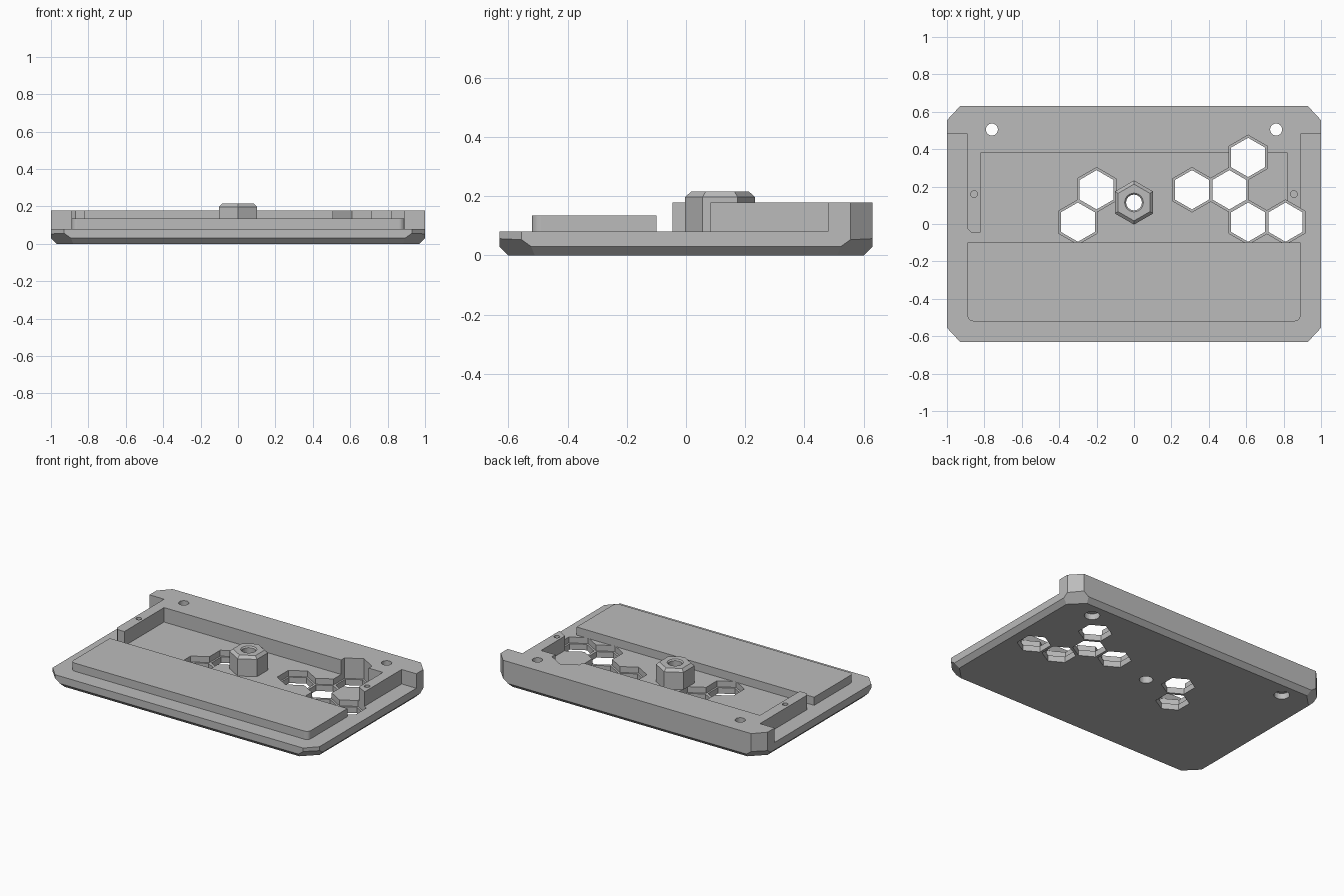
import bpy, bmesh
from math import sin, cos, tau
from mathutils import Vector

cube = bpy.data.objects.get("Cube")
if cube:
    bpy.data.objects.remove(cube, do_unlink=True)

grey = bpy.data.materials.new("plain grey")
grey.use_nodes = True
COLOUR = (0.5, 0.5, 0.5, 1)
grey.diffuse_color = COLOUR
grey.node_tree.nodes["Principled BSDF"].inputs["Base Color"].default_value = COLOUR


def ring(x, y, r, n):
    """Regular polygon with a corner pointing to +y."""
    return [(x + r * sin(tau * i / n), y + r * cos(tau * i / n)) for i in range(n)]


def mirrored(half):
    """Close a right-hand half outline with its mirror image."""
    return half + [(-x, y) for x, y in reversed(half)]


def loft(name, levels):
    """Solid through matching outlines, given as (points, z)."""
    bm = bmesh.new()
    rows = [[bm.verts.new((x, y, z)) for x, y in pts] for pts, z in levels]
    n = len(rows[0])
    for low, high in zip(rows, rows[1:]):
        for i in range(n):
            j = (i + 1) % n
            bm.faces.new((low[i], low[j], high[j], high[i]))
    bm.faces.new(rows[0])
    bm.faces.new(rows[-1])
    bmesh.ops.recalc_face_normals(bm, faces=bm.faces)
    mesh = bpy.data.meshes.new(name)
    bm.to_mesh(mesh)
    bm.free()
    mesh.materials.append(grey)
    obj = bpy.data.objects.new(name, mesh)
    bpy.context.scene.collection.objects.link(obj)
    return obj


def prism(name, pts, z0, z1):
    return loft(name, [(pts, z0), (pts, z1)])


def slice_off(obj, point, normal):
    """Trim everything beyond a plane and cap the cut."""
    bm = bmesh.new()
    bm.from_mesh(obj.data)
    geom = bm.verts[:] + bm.edges[:] + bm.faces[:]
    cut = bmesh.ops.bisect_plane(bm, geom=geom, plane_co=point,
                                 plane_no=Vector(normal), clear_outer=True)
    edges = [e for e in cut["geom_cut"] if isinstance(e, bmesh.types.BMEdge)]
    bmesh.ops.contextual_create(bm, geom=edges)
    bmesh.ops.recalc_face_normals(bm, faces=bm.faces)
    bm.to_mesh(obj.data)
    bm.free()


def carve(obj, cutters):
    """Subtract every cutter and keep the finished mesh."""
    for cutter in cutters:
        mod = obj.modifiers.new("cut", 'BOOLEAN')
        mod.operation = 'DIFFERENCE'
        mod.solver = 'EXACT'
        mod.object = cutter
    graph = bpy.context.evaluated_depsgraph_get()
    mesh = bpy.data.meshes.new_from_object(obj.evaluated_get(graph))
    obj.modifiers.clear()
    obj.data = mesh


DECK, RIM = 0.08, 0.178

# Base plate with clipped corners and a bevelled underside
base = prism("base_plate", mirrored([(0.93, -0.63), (1, -0.555), (1, 0.555), (0.93, 0.63)]), 0, DECK)
for s in (-1, 1):
    slice_off(base, (s, 0, 0.03), (s, 0, -1))
    slice_off(base, (0, s * 0.63, 0.03), (0, s, -1))
    for t in (-1, 1):
        slice_off(base, (s, t * 0.555, 0.053), (s, t, -1.4))

# Raised rear wall with two side rails
frame = prism("rear_frame", mirrored([
    (0.82, 0.38), (0.82, -0.045), (0.87, -0.045), (0.89, -0.025), (0.89, 0.48),
    (1, 0.48), (1, 0.555), (0.93, 0.63)]), DECK, RIM)

# Front wrist pad with rounded front corners
corner = [(0.86 + 0.03 * sin(a), -0.49 - 0.03 * cos(a))
          for a in (i * tau / 24 for i in range(7))]
prism("front_pad", mirrored(corner + [(0.89, -0.1)]), DECK, 0.135)

# Hexagonal post with a chamfered top
post_y = 0.115
post = loft("hex_post", [(ring(0, post_y, 0.118, 6), DECK),
                         (ring(0, post_y, 0.118, 6), 0.197),
                         (ring(0, post_y, 0.098, 6), 0.215)])

# Cutters: stepped hexagonal key openings
cutters = []
for x, y in [(-0.3, 0.01), (-0.2, 0.183), (0.31, 0.183), (0.51, 0.183),
             (0.61, 0.356), (0.61, 0.01), (0.81, 0.01)]:
    cutters.append(prism("key_pocket_cutter", ring(x, y, 0.119, 6), 0.04, 0.3))
    cutters.append(prism("key_hole_cutter", ring(x, y, 0.105, 6), -0.1, 0.2))

# Cutters: screw holes, their underside recesses and small blind holes
for s in (-1, 1):
    cutters.append(prism("screw_cutter", ring(s * 0.76, 0.505, 0.032, 32), -0.1, 0.3))
    cutters.append(prism("recess_cutter", ring(s * 0.76, 0.505, 0.048, 32), -0.1, 0.04))
    cutters.append(prism("pin_cutter", ring(s * 0.855, 0.16, 0.018, 24), 0.1, 0.3))

# Cutters: post bore with a countersunk mouth
bore = [prism("bore_cutter", ring(0, post_y, 0.042, 32), -0.1, 0.3),
        loft("mouth_cutter", [(ring(0, post_y, 0.04, 32), 0.205),
                              (ring(0, post_y, 0.06, 32), 0.225)])]

carve(base, cutters + bore[:1])
carve(frame, cutters)
carve(post, bore)
for cutter in cutters + bore:
    bpy.data.objects.remove(cutter, do_unlink=True)
